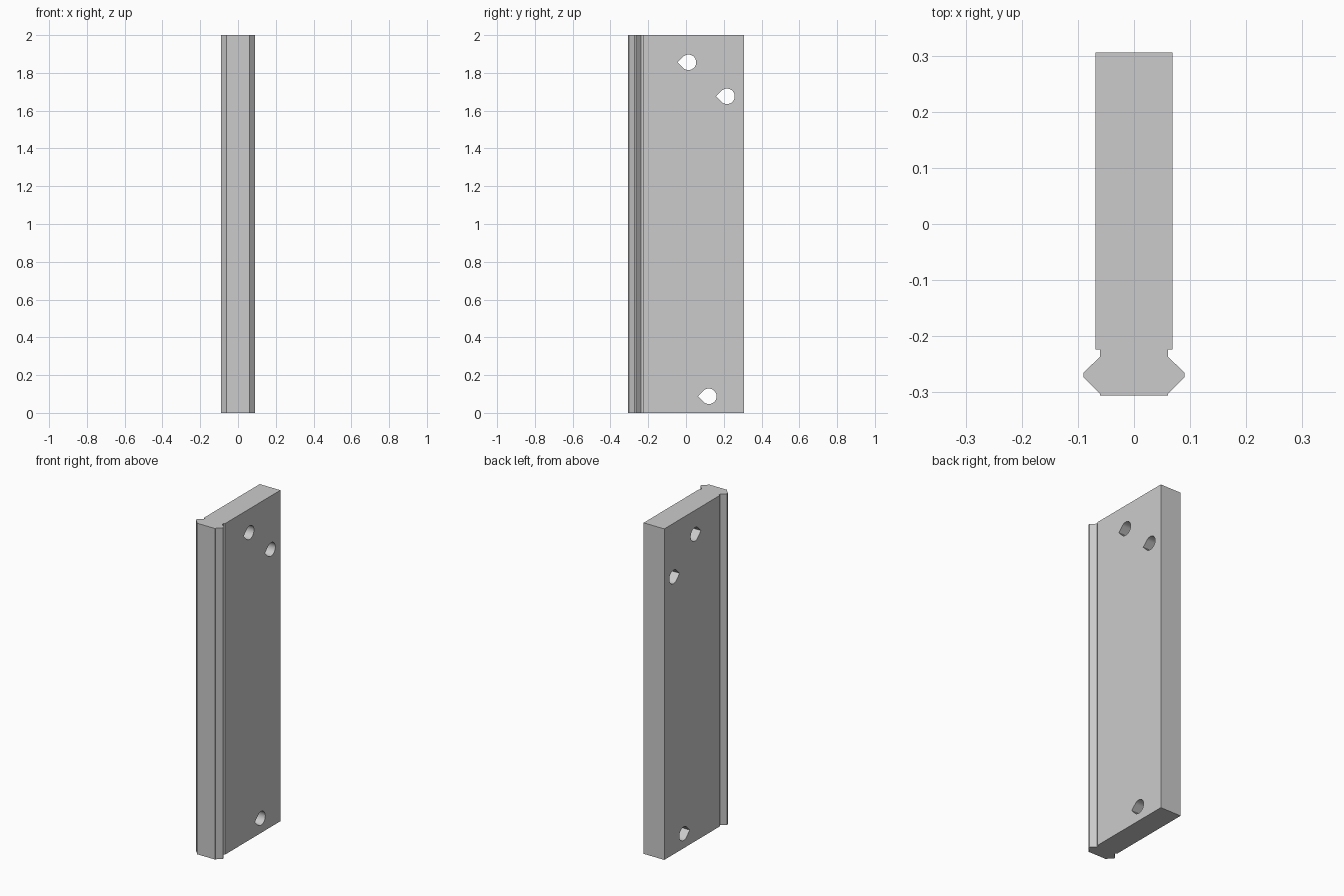
import bpy
import bmesh
import math

cube = bpy.data.objects.get("Cube")
if cube:
    bpy.data.objects.remove(cube, do_unlink=True)

grey = bpy.data.materials.new("light_grey")
grey.use_nodes = True
colour = (0.6, 0.6, 0.6, 1)
grey.diffuse_color = colour
grey.node_tree.nodes["Principled BSDF"].inputs["Base Color"].default_value = colour


def prism(name, outline, offset):
    """Extrude a closed outline of 3D points along an offset."""
    bm = bmesh.new()
    face = bm.faces.new([bm.verts.new(p) for p in outline])
    extruded = bmesh.ops.extrude_face_region(bm, geom=[face])["geom"]
    verts = [g for g in extruded if isinstance(g, bmesh.types.BMVert)]
    bmesh.ops.translate(bm, verts=verts, vec=offset)
    bmesh.ops.recalc_face_normals(bm, faces=bm.faces)
    mesh = bpy.data.meshes.new(name)
    bm.to_mesh(mesh)
    bm.free()
    mesh.materials.append(grey)
    obj = bpy.data.objects.new(name, mesh)
    bpy.context.collection.objects.link(obj)
    return obj


# Plate with a necked, chamfered rail along its front edge
half = [(0.069, 0.306), (0.069, -0.224), (0.061, -0.224), (0.061, -0.237),
        (0.09, -0.265), (0.09, -0.273), (0.061, -0.302), (0.061, -0.306)]
profile = half + [(-x, y) for x, y in reversed(half)]
plate = prism("rail_plate", [(x, y, 0) for x, y in profile], (0, 0, 2))

# Teardrop holes through the plate, pointing to the front
radius = 0.041
steps = 36
for i, (y, z) in enumerate([(0.013, 1.856), (0.217, 1.676), (0.121, 0.088)]):
    outline = [(-0.2, y - radius * math.sqrt(2), z)]
    for k in range(steps + 1):
        a = math.radians(-135 + 270 * k / steps)
        outline.append((-0.2, y + radius * math.cos(a), z + radius * math.sin(a)))
    cutter = prism(f"hole_cutter_{i + 1}", outline, (0.4, 0, 0))
    cutter.hide_render = True
    cutter.hide_set(True)
    cut = plate.modifiers.new(f"hole_{i + 1}", "BOOLEAN")
    cut.object = cutter
    cut.operation = "DIFFERENCE"
    cut.solver = "EXACT"

# Smooth hole walls, sharp plate edges
bpy.ops.object.select_all(action="DESELECT")
bpy.context.view_layer.objects.active = plate
plate.select_set(True)
for mod in list(plate.modifiers):
    bpy.ops.object.modifier_apply(modifier=mod.name)
for obj in [o for o in bpy.data.objects if o.name.startswith("hole_cutter")]:
    bpy.data.objects.remove(obj, do_unlink=True)
bpy.ops.object.shade_smooth_by_angle(angle=math.radians(30))
